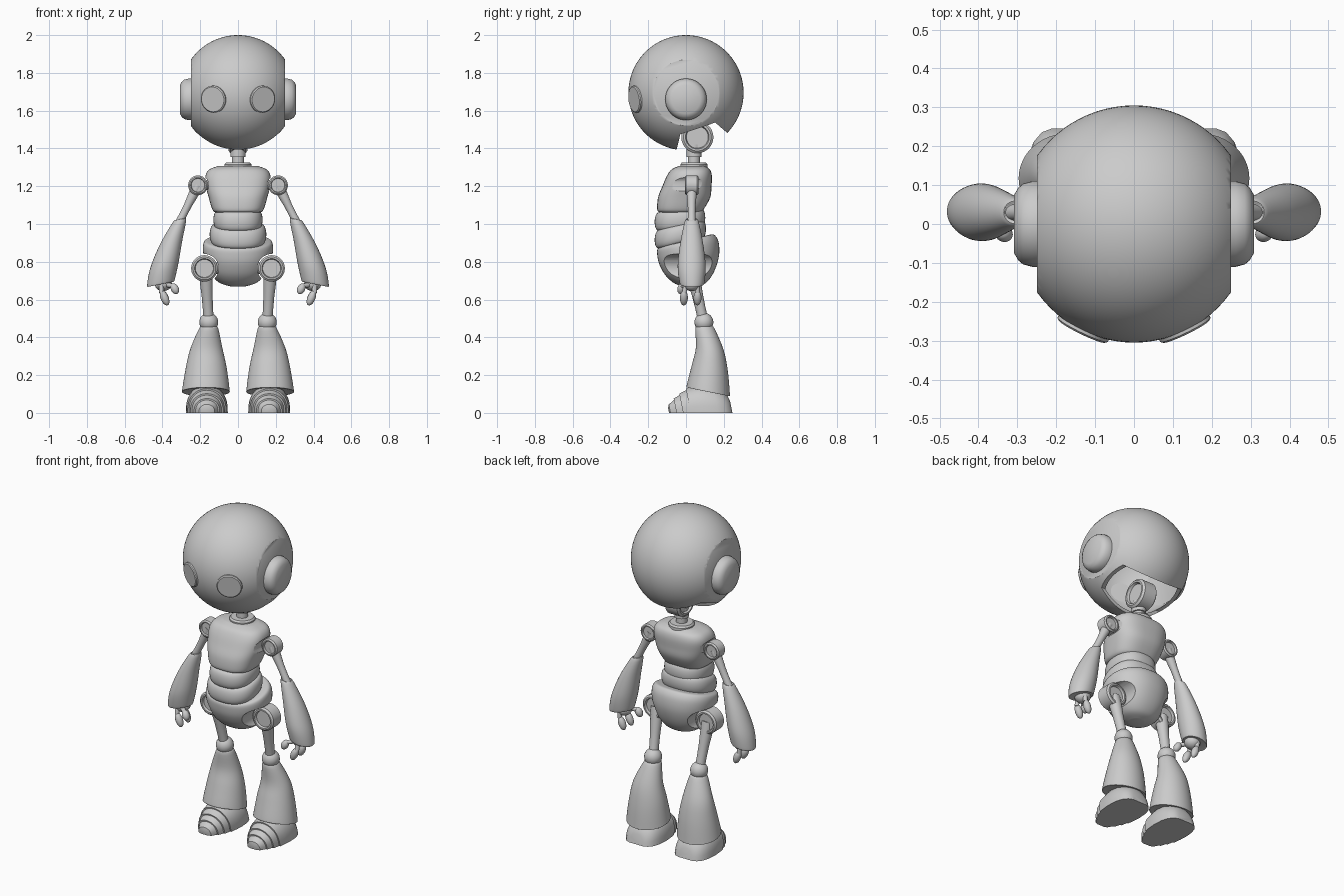
import bpy, bmesh
from math import sin, cos, pi, radians
from mathutils import Vector

if "Cube" in bpy.data.objects:
    bpy.data.objects.remove(bpy.data.objects["Cube"])

grey = bpy.data.materials.new("plain_grey")
grey.use_nodes = True
grey.diffuse_color = (0.6, 0.6, 0.6, 1)
grey.node_tree.nodes["Principled BSDF"].inputs["Base Color"].default_value = (0.6, 0.6, 0.6, 1)
parts = []


def finish(name, bm, mirror=False):
    """Turn a bmesh into a grey object, optionally mirrored over x."""
    bmesh.ops.recalc_face_normals(bm, faces=bm.faces)
    mesh = bpy.data.meshes.new(name)
    bm.to_mesh(mesh)
    bm.free()
    mesh.materials.append(grey)
    obj = bpy.data.objects.new(name, mesh)
    bpy.context.collection.objects.link(obj)
    if mirror:
        mod = obj.modifiers.new("Mirror", 'MIRROR')
        mod.use_mirror_merge = False
    parts.append(obj)
    return obj


def skin(name, loops, mirror=False):
    """Bridge closed loops of points and cap both ends."""
    bm = bmesh.new()
    rows = [[bm.verts.new(p) for p in loop] for loop in loops]
    n = len(rows[0])
    for a, b in zip(rows, rows[1:]):
        for i in range(n):
            j = (i + 1) % n
            bm.faces.new((a[i], a[j], b[j], b[i]))
    bm.faces.new(rows[0])
    bm.faces.new(rows[-1])
    return finish(name, bm, mirror)


def spline(rings, steps=5):
    """Catmull-Rom interpolation between rings of numbers."""
    pts = [Vector(r) for r in rings]
    pts = [pts[0]] + pts + [pts[-1]]
    out = []
    for p0, p1, p2, p3 in zip(pts, pts[1:], pts[2:], pts[3:]):
        for k in range(steps):
            t = k / steps
            out.append(0.5 * (2 * p1 + (p2 - p0) * t + (2 * p0 - 5 * p1 + 4 * p2 - p3) * t * t
                              + (3 * p1 - p0 - 3 * p2 + p3) * t ** 3))
    return out + [pts[-1]]


def loft(name, rings, mirror=False, power=2.0, seg=48):
    """Rings are (cx, cy, z, rx, ry, slope in x, slope in y)."""
    def bend(v):
        return abs(v) ** (2 / power) * (1 if v > 0 else -1)
    loops = []
    for cx, cy, z, rx, ry, sx, sy in spline(rings):
        loop = []
        for i in range(seg):
            a = 2 * pi * i / seg
            x, y = rx * bend(cos(a)), ry * bend(sin(a))
            loop.append((cx + x, cy + y, z + sx * x + sy * y))
        loops.append(loop)
    return skin(name, loops, mirror)


def turned(name, origin, axis, profile, mirror=False, seg=40):
    """Lathe a (height, radius) profile around any axis."""
    q = Vector((0, 0, 1)).rotation_difference(Vector(axis))
    loops = [[Vector(origin) + q @ Vector((r * cos(2 * pi * i / seg), r * sin(2 * pi * i / seg), h))
              for i in range(seg)] for h, r in profile]
    return skin(name, loops, mirror)


def rod(name, a, b, radii, mirror=False):
    d = Vector(b) - Vector(a)
    prof = [(d.length * i / (len(radii) - 1), r) for i, r in enumerate(radii)]
    return turned(name, a, d, prof, mirror, 24)


def pod(name, a, b, r):
    """Ellipsoid stretched between two points."""
    d = Vector(b) - Vector(a)
    arcs = [0.03 + (pi - 0.06) * i / 16 for i in range(17)]
    return turned(name, a, d, [(d.length * (1 - cos(t)) / 2, r * sin(t)) for t in arcs], True, 24)


def joint(name, origin, axis, r, w, mirror=True):
    """Round joint with a raised rim and dished faces."""
    half = [(0.7 * w, 0.68 * r), (w, 0.74 * r), (w, 0.86 * r), (0.8 * w, r)]
    return turned(name, origin, axis, [(-h, s) for h, s in half] + half[::-1], mirror)


def cut(obj, cutter):
    mod = obj.modifiers.new("Cut", 'BOOLEAN')
    mod.operation, mod.solver, mod.object = 'DIFFERENCE', 'EXACT', cutter
    bpy.context.view_layer.objects.active = obj
    bpy.ops.object.modifier_apply(modifier=mod.name)
    parts.remove(cutter)
    bpy.data.objects.remove(cutter)


# Head: hollow ball with flattened sides and an opening for the neck
HEAD_Z = 1.695


def flat_ball(name, r, side):
    bm = bmesh.new()
    bmesh.ops.create_uvsphere(bm, u_segments=80, v_segments=48, radius=r)
    for s in (1, -1):
        res = bmesh.ops.bisect_plane(bm, geom=bm.verts[:] + bm.edges[:] + bm.faces[:],
                                     plane_co=(s * side, 0, 0), plane_no=(s, 0, 0), clear_outer=True)
        rim = [e for e in res["geom_cut"] if isinstance(e, bmesh.types.BMEdge)]
        bmesh.ops.contextual_create(bm, geom=rim)
    bmesh.ops.translate(bm, verts=bm.verts, vec=(0, 0, HEAD_Z))
    return finish(name, bm)


head = flat_ball("head", 0.305, 0.25)
cut(head, flat_ball("head_cavity", 0.287, 0.235))
opening = [(-0.07, 1.3), (-0.053, 1.38), (-0.03, 1.475), (0.155, 1.537), (0.27, 1.437), (0.27, 1.3)]
cut(head, skin("neck_opening", [[(x, y, z) for y, z in opening] for x in (-0.4, 0.4)]))

# Ears and eyes
turned("ear", (0, 0, 1.66), (1, 0, 0),
       [(0.24, 0.11), (0.262, 0.11), (0.285, 0.104), (0.297, 0.094), (0.308, 0.076)], True)
gaze = Vector((0.132, -0.272, -0.035)).normalized()
turned("eye", (0, 0, HEAD_Z), gaze, [(0.28, 0.072), (0.304, 0.072), (0.309, 0.066)], True)

# Neck
joint("neck_joint", (0, 0.06, 1.46), (1, 0, 0), 0.085, 0.05, False)
turned("neck", (0, 0.042, 0), (0, 0, 1),
       [(1.28, 0.072), (1.315, 0.072), (1.325, 0.064), (1.326, 0.032), (1.355, 0.032),
        (1.356, 0.04), (1.42, 0.04)])

# Chest with scooped shoulder sockets
SHOULDER = (0.212, 0.03, 1.205)
HIP = (0.178, 0.025, 0.765)
chest = loft("chest", [(0, -0.03, 1.06, 0.115, 0.105, 0, 0), (0, -0.03, 1.075, 0.135, 0.122, 0, 0),
                       (0, -0.01, 1.14, 0.155, 0.138, 0, 0), (0, 0.005, 1.2, 0.17, 0.13, 0, 0),
                       (0, 0.018, 1.255, 0.172, 0.119, 0, 0), (0, 0.025, 1.29, 0.15, 0.1, 0, 0),
                       (0, 0.03, 1.308, 0.1, 0.065, 0, 0)], power=2.7)
for body, spot, r in ((chest, SHOULDER, 0.057),):
    cut(body, turned("socket", spot, (0, 1, 0), [(-0.3, r), (0.3, r)], True))


# Waist bellows around a core
def bellow(name, cy, z, h, rx, ry, slope):
    arcs = [radians(a) for a in range(-90, 91, 15)]
    loft(name, [(0, cy, z + h * sin(t), rx * (0.78 + 0.22 * cos(t) ** 0.7 if cos(t) > 0.01 else 0.78),
                 ry * (0.78 + 0.22 * max(cos(t), 0) ** 0.7), 0, slope) for t in arcs], power=2.4)


bellow("upper_waist", -0.032, 1.022, 0.05, 0.13, 0.134, 0.08)
bellow("lower_waist", -0.03, 0.945, 0.05, 0.15, 0.136, 0.22)
rod("waist_core", (0, -0.02, 0.85), (0, -0.02, 1.09), [0.1, 0.1])

# Pelvis with hip sockets
pelvis = loft("pelvis", [(0, 0, 0.912, 0.15, 0.125, 0, 0.25), (0, 0, 0.905, 0.178, 0.15, 0, 0.25),
                         (0, 0.01, 0.87, 0.186, 0.162, 0, 0.22), (0, 0.017, 0.81, 0.176, 0.158, 0, 0.15),
                         (0, 0.02, 0.74, 0.148, 0.13, 0, 0.08), (0, 0.02, 0.69, 0.1, 0.088, 0, 0),
                         (0, 0.02, 0.67, 0.04, 0.04, 0, 0)], power=2.2)
cut(pelvis, turned("socket", HIP, (0, 1, 0), [(-0.3, 0.076), (0.3, 0.076)], True))

# Arms
joint("shoulder", SHOULDER, (0, 1, 0), 0.052, 0.036)
rod("shoulder_axle", (0.12, 0.03, 1.205), SHOULDER, [0.025, 0.025], True)
rod("upper_arm", SHOULDER, (0.315, 0.03, 1.0), [0.028, 0.026, 0.021, 0.02, 0.022], True)
loft("forearm", [(0.308, 0.03, 1.022, 0.022, 0.022, -0.2, 0), (0.31, 0.03, 1.015, 0.036, 0.036, -0.2, 0),
                 (0.355, 0.03, 0.9, 0.06, 0.06, -0.2, 0), (0.39, 0.03, 0.78, 0.075, 0.074, -0.2, 0),
                 (0.408, 0.032, 0.69, 0.073, 0.066, -0.2, 0),
                 (0.408, 0.032, 0.682, 0.066, 0.058, -0.2, 0)], True)

# Hands: short stalks with pod tips
pod("palm", (0.4, 0.03, 0.72), (0.39, 0.03, 0.645), 0.045)
for label, base, mid, tip in (
        ("thumb", (0.385, 0.01, 0.68), (0.347, -0.02, 0.672), (0.322, -0.03, 0.63)),
        ("front_finger", (0.405, 0.0, 0.68), (0.405, -0.01, 0.635), (0.372, -0.012, 0.57)),
        ("back_finger", (0.405, 0.06, 0.68), (0.402, 0.062, 0.635), (0.374, 0.06, 0.57))):
    rod(label + "_stalk", base, mid, [0.013, 0.012], True)
    pod(label + "_tip", Vector(mid) + Vector((0, 0, 0.012)), tip, 0.021)

# Legs
joint("hip", HIP, (0, 1, 0), 0.07, 0.045)
rod("hip_axle", (0.06, 0.025, 0.765), HIP, [0.03, 0.03], True)
rod("thigh", (0.172, 0.03, 0.76), (0.155, 0.093, 0.48), [0.036, 0.034, 0.029, 0.027, 0.028], True)
pod("knee", (0.155, 0.095, 0.53), (0.155, 0.095, 0.43), 0.05)
loft("shin", [(0.155, 0.1, 0.457, 0.034, 0.034, 0, 0), (0.155, 0.1, 0.448, 0.05, 0.05, 0, 0),
              (0.167, 0.125, 0.34, 0.085, 0.073, 0, -0.05), (0.168, 0.126, 0.24, 0.108, 0.095, 0, -0.15),
              (0.17, 0.118, 0.125, 0.125, 0.114, 0, -0.2), (0.17, 0.118, 0.112, 0.123, 0.112, 0, -0.2),
              (0.17, 0.118, 0.114, 0.1, 0.09, 0, -0.2)], True)

# Feet: overlapping toe bands ending in a rounded heel, as (y, half width, height)
bands = [(-0.1, 0.022, 0.025), (-0.092, 0.042, 0.045), (-0.06, 0.06, 0.068), (-0.06, 0.068, 0.076),
         (-0.025, 0.079, 0.094), (-0.025, 0.087, 0.102), (0.015, 0.095, 0.12), (0.015, 0.102, 0.128),
         (0.06, 0.108, 0.142), (0.1, 0.111, 0.148), (0.16, 0.107, 0.142), (0.2, 0.094, 0.122),
         (0.226, 0.072, 0.095), (0.236, 0.045, 0.06)]
foot_loops = []
for y, w, h in bands:
    loop = []
    for i in range(40):
        a = 2 * pi * i / 40
        z = h * max(sin(a), 0) ** 0.75
        loop.append((0.165 + w * cos(a), y - 0.2 * (z - 0.05) if z > 0 else y + 0.01, 0.0 + z))
    foot_loops.append(loop)
skin("foot", foot_loops, True)

# Smooth shading with sharp edges kept
bpy.ops.object.select_all(action='DESELECT')
for obj in parts:
    obj.select_set(True)
bpy.context.view_layer.objects.active = parts[0]
bpy.ops.object.shade_smooth_by_angle(angle=radians(35))
